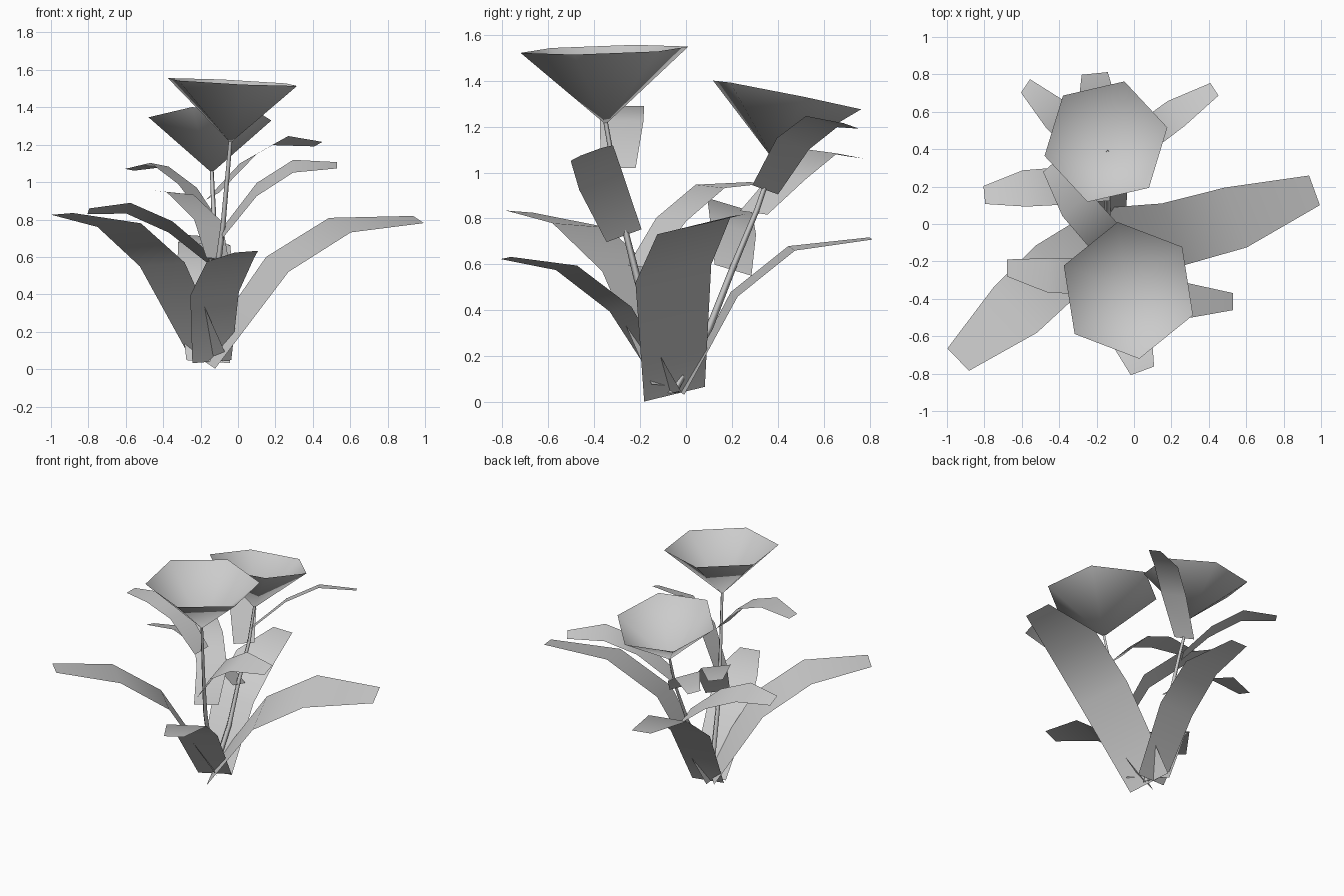
import bpy
import bmesh
from math import cos, sin, radians
from mathutils import Vector

cube = bpy.data.objects.get("Cube")
if cube:
    bpy.data.objects.remove(cube, do_unlink=True)

# One flat grey for the whole plant
GREY = (0.6, 0.6, 0.6, 1.0)
plant_grey = bpy.data.materials.new("plant_grey")
plant_grey.use_nodes = True
plant_grey.diffuse_color = GREY
plant_grey.node_tree.nodes["Principled BSDF"].inputs["Base Color"].default_value = GREY

# Relative width of every leaf from its root to its tip
LEAF_PROFILE = (0.8, 1.0, 0.97, 0.48)


def finish(name, bm):
    """Turn a bmesh into a smooth, coloured object."""
    mesh = bpy.data.meshes.new(name)
    for face in bm.faces:
        face.smooth = True
    bm.to_mesh(mesh)
    bm.free()
    mesh.materials.append(plant_grey)
    obj = bpy.data.objects.new(name, mesh)
    bpy.context.collection.objects.link(obj)
    return obj


def leaf(name, midrib, across):
    """Ribbon of quads along a midrib; across spans the full leaf width."""
    bm = bmesh.new()
    half = Vector(across) / 2
    rows = []
    for point, width in zip(midrib, LEAF_PROFILE):
        centre = Vector(point)
        rows.append([bm.verts.new(centre - half * width),
                     bm.verts.new(centre + half * width)])
    for lower, upper in zip(rows, rows[1:]):
        bm.faces.new((lower[0], lower[1], upper[1], upper[0]))
    bm.normal_update()
    if sum(face.normal.z for face in bm.faces) < 0:
        bmesh.ops.reverse_faces(bm, faces=bm.faces[:])
    return finish(name, bm)


def flower(name, apex, centre, radius, turn, slope_x, slope_y):
    """Open six-sided funnel with a tilted rim."""
    bm = bmesh.new()
    tip = bm.verts.new(apex)
    rim = []
    for i in range(6):
        angle = radians(turn + i * 60)
        dx, dy = radius * cos(angle), radius * sin(angle)
        offset = Vector((dx, dy, slope_x * dx + slope_y * dy))
        rim.append(bm.verts.new(Vector(centre) + offset))
    for i, vert in enumerate(rim):
        bm.faces.new((tip, vert, rim[(i + 1) % len(rim)]))
    return finish(name, bm)


def stem(name, path, thickness):
    """Thin four-sided tapering tube along a path."""
    bm = bmesh.new()
    rings = []
    for i, point in enumerate(path):
        r = thickness * (1 - 0.5 * i / (len(path) - 1))
        sides = ((r, 0, 0), (0, r, 0), (-r, 0, 0), (0, -r, 0))
        rings.append([bm.verts.new(Vector(point) + Vector(s)) for s in sides])
    for lower, upper in zip(rings, rings[1:]):
        for i in range(4):
            j = (i + 1) % 4
            bm.faces.new((lower[i], lower[j], upper[j], upper[i]))
    return finish(name, bm)


# Flowers
flower("front_flower", apex=(-0.04, -0.35, 1.21), centre=(-0.03, -0.355, 1.535),
       radius=0.37, turn=39, slope_x=-0.05, slope_y=0.03)
flower("back_flower", apex=(-0.14, 0.385, 1.05), centre=(-0.15, 0.44, 1.338),
       radius=0.337, turn=13, slope_x=0.02, slope_y=-0.2)

# Stems
stem("front_stem", [(-0.16, -0.05, 0.04), (-0.11, -0.21, 0.53),
                    (-0.08, -0.27, 0.77), (-0.04, -0.35, 1.22)], thickness=0.02)
stem("back_stem", [(-0.15, -0.06, 0.04), (-0.14, 0.1, 0.32), (-0.14, 0.21, 0.6),
                   (-0.13, 0.31, 0.84), (-0.14, 0.385, 1.06)], thickness=0.02)

# Large leaves growing from the ground
leaf("left_ground_leaf",
     [(-0.17, -0.05, 0.035), (0.21, -0.055, 0.56), (0.545, 0.035, 0.77), (0.965, 0.18, 0.8)],
     across=(0.12, -0.33, -0.08))
leaf("right_ground_leaf",
     [(-0.16, -0.05, 0.07), (-0.405, -0.24, 0.56), (-0.635, -0.46, 0.77), (-0.94, -0.725, 0.83)],
     across=(0.24, -0.25, 0.02))
leaf("front_ground_leaf",
     [(-0.14, -0.06, 0.04), (-0.125, -0.285, 0.405), (-0.04, -0.52, 0.585), (0.045, -0.785, 0.628)],
     across=(0.26, 0.095, 0.02))
leaf("back_ground_leaf",
     [(-0.16, -0.02, 0.04), (-0.18, 0.21, 0.47), (-0.18, 0.46, 0.67), (-0.21, 0.805, 0.713)],
     across=(-0.29, -0.03, 0.02))

# Leaves on the front stem
leaf("front_stem_low_leaf",
     [(-0.11, -0.2, 0.59), (-0.16, -0.065, 0.795), (-0.31, 0.105, 0.94), (-0.45, 0.31, 0.955)],
     across=(0.15, 0.13, -0.015))
leaf("front_stem_middle_leaf",
     [(-0.085, -0.27, 0.725), (0.1, -0.37, 0.96), (0.295, -0.41, 1.085), (0.53, -0.415, 1.09)],
     across=(0, -0.19, -0.07))
leaf("front_stem_high_leaf",
     [(-0.08, -0.295, 1.02), (-0.27, -0.28, 1.225), (-0.46, -0.275, 1.29), (-0.68, -0.235, 1.265)],
     across=(0, -0.19, 0))

# Leaves on the back stem
leaf("back_stem_low_leaf",
     [(-0.135, 0.205, 0.575), (-0.36, 0.205, 0.76), (-0.585, 0.19, 0.86), (-0.8, 0.155, 0.845)],
     across=(-0.02, 0.2, -0.06))
leaf("back_stem_middle_leaf",
     [(-0.16, 0.295, 0.825), (-0.27, 0.445, 0.98), (-0.42, 0.585, 1.093), (-0.58, 0.738, 1.066)],
     across=(0.1, 0.15, -0.02))
leaf("back_stem_high_leaf",
     [(-0.135, 0.345, 0.925), (0.055, 0.465, 1.125), (0.225, 0.59, 1.222), (0.43, 0.72, 1.203)],
     across=(0.09, -0.14, 0.05))
